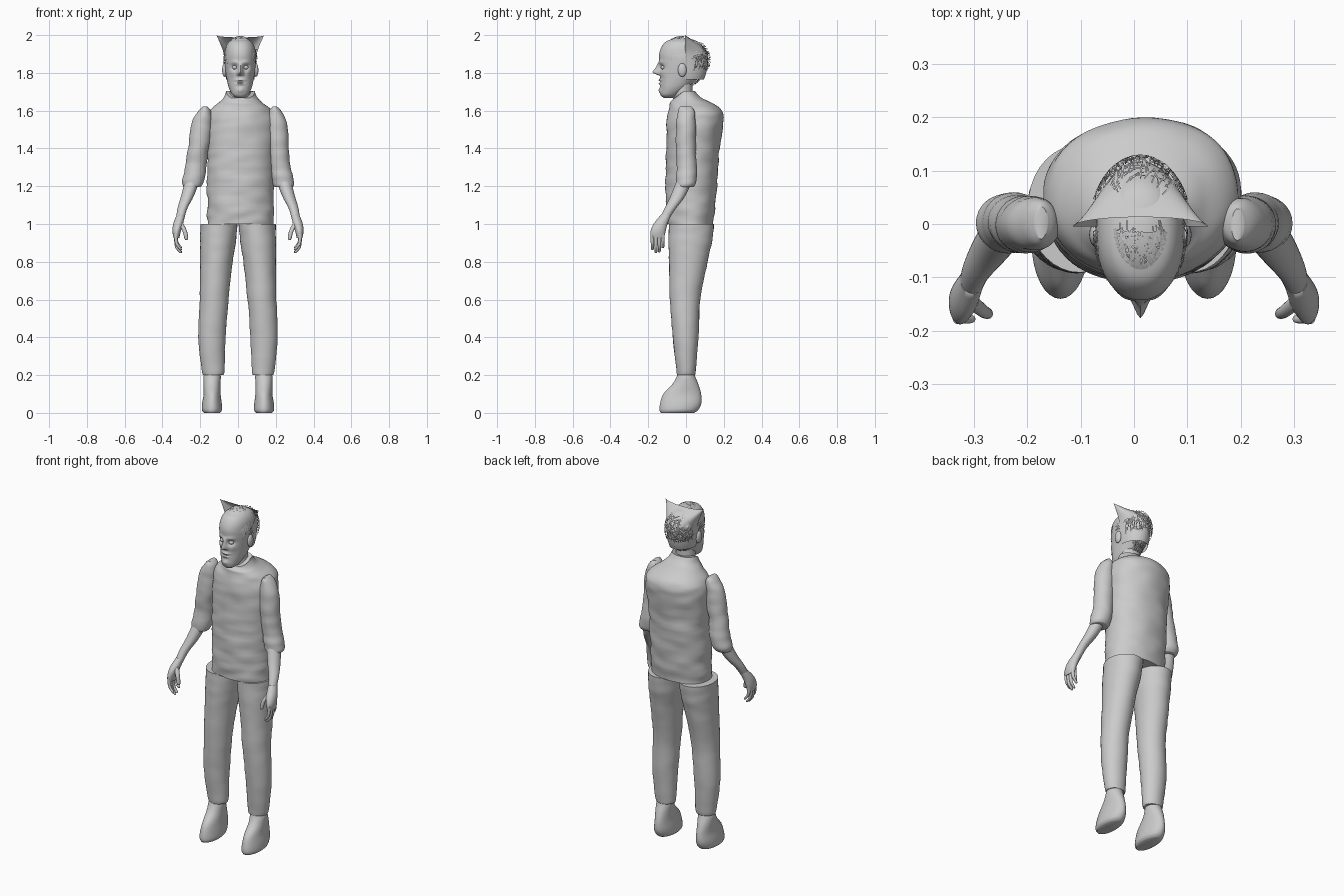
import bpy, bmesh, math, random
from math import sin, cos, pi, exp
from mathutils import Vector, Matrix, noise

random.seed(4)
cube = bpy.data.objects.get("Cube")
if cube:
    bpy.data.objects.remove(cube, do_unlink=True)

grey = bpy.data.materials.new("plain_grey")
grey.use_nodes = True
grey.diffuse_color = (0.6, 0.6, 0.6, 1)
grey.node_tree.nodes["Principled BSDF"].inputs["Base Color"].default_value = (0.6, 0.6, 0.6, 1)


def finish(name, bm, closed=True):
    if closed:
        bmesh.ops.recalc_face_normals(bm, faces=bm.faces)
    me = bpy.data.meshes.new(name)
    bm.to_mesh(me)
    bm.free()
    me.materials.append(grey)
    me.shade_smooth()
    me.set_sharp_from_angle(angle=math.radians(50))
    ob = bpy.data.objects.new(name, me)
    bpy.context.scene.collection.objects.link(ob)
    return ob


def spline(keys, steps):
    """Smooth interpolation through the cross-section keys."""
    rows = []
    for i in range(len(keys) - 1):
        a, b, c, d = (keys[min(max(i + k, 0), len(keys) - 1)] for k in (-1, 0, 1, 2))
        for j in range(steps):
            t = j / steps
            rows.append([q + 0.5 * t * (r - p + t * (2 * p - 5 * q + 4 * r - s + t * (3 * (q - r) + s - p)))
                         for p, q, r, s in zip(a, b, c, d)])
    return rows + [list(keys[-1])]


def loft(name, keys, sides=24, steps=4, side=1, power=2, rumple=0, warp=None, bm=None):
    """Skin level oval rings given as (z, centre x, centre y, radius x, radius y)."""
    own = bm is None
    bm = bm or bmesh.new()
    rings = []
    for z, cx, cy, rx, ry in spline(keys, steps):
        ring = []
        for k in range(sides):
            a = 2 * pi * k / sides
            c, s = cos(a), sin(a)
            p = Vector((cx + rx * math.copysign(abs(c) ** (2 / power), c),
                        cy + ry * math.copysign(abs(s) ** (2 / power), s), z))
            if rumple:
                n = noise.noise(Vector((p.x * 9 + side * 5, p.y * 9, z * 24)))
                p += Vector((c, s, 0)) * n * rumple
            if warp:
                p = warp(p)
            ring.append(bm.verts.new((p.x * side, p.y, p.z)))
        rings.append(ring)
    for lo, hi in zip(rings, rings[1:]):
        for k in range(sides):
            m = (k + 1) % sides
            bm.faces.new((lo[k], lo[m], hi[m], hi[k]))
    bm.faces.new(rings[0])
    bm.faces.new(rings[-1])
    return finish(name, bm) if own else None


def ball(name, loc, size):
    bm = bmesh.new()
    bmesh.ops.create_uvsphere(bm, u_segments=16, v_segments=10, radius=1,
                              matrix=Matrix.Translation(loc) @ Matrix.Diagonal((*size, 1)))
    return finish(name, bm)


# Shirt body, with the collar dipping at the front
def dip_collar(p):
    if p.z > 1.64 and p.y < -0.01:
        p.z -= (p.z - 1.64) * 0.6 * min(1, (-0.01 - p.y) / 0.05)
    return p


loft("shirt", [(1.0, .013, .02, .175, .122), (1.1, .013, .025, .176, .132),
               (1.25, .013, .03, .177, .138), (1.4, .014, .037, .179, .142),
               (1.54, .016, .048, .184, .149), (1.6, .018, .05, .165, .14),
               (1.64, .014, .03, .12, .112), (1.67, .012, .003, .09, .078),
               (1.705, .012, -.01, .077, .057)],
     sides=64, steps=7, power=2.15, rumple=.007, warp=dip_collar)
loft("neck", [(1.6, .012, -.015, .06, .05), (1.7, .012, -.015, .055, .05),
              (1.8, .012, -.015, .055, .05)])


# Legs, shoes and arms on both sides
def lean_shoulder(p):
    p.x += 0.02 * min(1, max(0, (p.z - 1.35) / 0.25))
    return p


for side, label in ((1, "left"), (-1, "right")):
    loft(label + "_trouser_leg",
         [(.2, .131, 0, .052, .047), (.225, .132, 0, .06, .051), (.4, .138, -.002, .072, .068),
          (.6, .127, -.005, .076, .08), (.8, .114, .012, .086, .102),
          (.92, .105, .024, .095, .116), (1.0, .101, .029, .098, .12)],
         sides=36, steps=6, side=side, rumple=.003)
    loft(label + "_shoe",
         [(0, .138, -.045, .042, .088), (.015, .138, -.038, .053, .102),
          (.05, .138, -.028, .052, .109), (.1, .137, -.02, .045, .1),
          (.15, .138, -.004, .045, .07), (.19, .137, 0, .046, .05), (.22, .135, 0, .04, .042)],
         sides=32, side=side)
    loft(label + "_sleeve",
         [(1.195, .24, -.005, .036, .036), (1.2, .241, -.004, .05, .046),
          (1.23, .237, .002, .058, .055), (1.3, .224, .003, .056, .053),
          (1.4, .21, 0, .055, .052), (1.52, .193, 0, .056, .052),
          (1.595, .178, 0, .035, .046), (1.622, .174, 0, .012, .03)],
         sides=32, steps=6, side=side, rumple=.005,
         warp=lean_shoulder if side == 1 else None)
    loft(label + "_forearm",
         [(1.02, .307, -.12, .021, .026), (1.08, .295, -.085, .026, .03),
          (1.15, .267, -.042, .034, .039), (1.25, .235, 0, .04, .042)], side=side)
    # Hand: palm, four curled fingers and a thumb in one mesh
    bm = bmesh.new()
    loft("", [(.925, .326, -.15, .015, .034), (.96, .325, -.148, .022, .04),
              (1.0, .317, -.135, .026, .037), (1.05, .303, -.105, .022, .027)], side=side, bm=bm)
    for i, tip in enumerate((.862, .846, .85, .872)):
        y = -.178 + .0185 * i
        loft("", [(tip, .303, y, .004, .004), (tip + .007, .306, y, .008, .008),
                  (tip + .035, .325, y, .009, .009), (.95, .33, y, .01, .01)],
             sides=10, side=side, bm=bm)
    loft("", [(.915, .273, -.168, .005, .005), (.925, .274, -.168, .01, .01),
              (.965, .283, -.163, .012, .012), (1.005, .305, -.145, .014, .014)],
         sides=12, side=side, bm=bm)
    finish(label + "_hand", bm)
    # Ears and eyes
    ball(label + "_ear", (.012 + side * .083, -.02, 1.815), (.013, .023, .036))
    ball(label + "_eye", (.012 + side * .029, -.121, 1.829), (.014, .013, .011))


# Head, with the features raised or sunk on the front
def bump(p, x, z, wide, tall):
    return exp(-((p.x - .012 - x) / wide) ** 2 - ((p.z - z) / tall) ** 2)


def face(p):
    if p.y > -.05:
        return p
    q = p.copy()
    ramp = (1.862 - q.z) / .06 if q.z > 1.802 else 1 - (1.802 - q.z) / .018
    p.y -= .042 * min(1, max(0, ramp)) * exp(-((q.x - .012) / .013) ** 2)
    for s in (-1, 1):
        p.y += .015 * bump(q, s * .03, 1.829, .017, .013)
        p.y -= .006 * bump(q, s * .03, 1.856, .022, .009)
        p.y -= .006 * bump(q, s * .042, 1.8, .018, .02)
        p.y -= .008 * bump(q, s * .012, 1.793, .008, .008)
    p.y -= .01 * bump(q, 0, 1.762, .022, .006) + .01 * bump(q, 0, 1.743, .018, .006)
    p.y += .005 * bump(q, 0, 1.752, .024, .004)
    p.y -= .009 * bump(q, 0, 1.708, .02, .014)
    return p


loft("head", [(1.668, .012, -.095, .02, .024), (1.685, .012, -.085, .042, .05),
              (1.72, .012, -.062, .06, .074), (1.76, .012, -.042, .07, .094),
              (1.8, .012, -.025, .077, .112), (1.85, .012, -.018, .082, .122),
              (1.9, .012, -.018, .082, .124), (1.94, .012, -.02, .075, .108),
              (1.968, .012, -.022, .056, .08), (1.984, .012, -.022, .02, .03)],
     sides=96, steps=8, power=2.15, warp=face)

# Hair sheet: wraps the back of the head and flares to two upper corners
bm = bmesh.new()
rows = []
for z, w, d in spline([(1.765, .074, .1), (1.8, .08, .112), (1.86, .084, .122),
                       (1.91, .09, .115), (1.955, .106, .08), (2.0, .127, .018)], 5):
    flare = max(0, (z - 1.9) / .1)
    rows.append([bm.verts.new((.012 + w * cos(a), -.005 + d * sin(a),
                               z - .012 * flare * sin(a)))
                 for a in (pi * k / 24 for k in range(25))])
for lo, hi in zip(rows, rows[1:]):
    for k in range(24):
        bm.faces.new((lo[k], lo[k + 1], hi[k + 1], hi[k]))
finish("hair_sheet", bm, closed=False)


# Loose strands: narrow cards lying on an oval around the skull
def strands(name, count, turn, rise, radii, length):
    bm = bmesh.new()

    def at(a, e):
        return Vector((.012 + radii[0] * cos(e) * cos(a), -.015 + radii[1] * cos(e) * sin(a),
                       1.868 + radii[2] * sin(e)))
    for _ in range(count):
        a, e = random.uniform(*turn), random.uniform(*rise)
        heading = random.choice((0, pi / 2, pi / 2)) + random.uniform(-.6, .6)
        points = []
        for k in range(4):
            t = (k / 3 - .5) * length
            points.append(at(a + t * cos(heading) / max(.3, cos(e)), e + t * sin(heading)))
        out = (points[1] - Vector((.012, -.015, 1.868))).normalized()
        across = (points[3] - points[0]).cross(out).normalized() * .0013
        pairs = [(bm.verts.new(p + across), bm.verts.new(p - across)) for p in points]
        for p, q in zip(pairs, pairs[1:]):
            bm.faces.new((p[0], p[1], q[1], q[0]))
    finish(name, bm, closed=False)


strands("top_hair", 330, (pi, 2 * pi), (.62, 1.4), (.086, .128, .128), .36)
strands("left_temple_hair", 60, (-.75, .1), (-.1, .7), (.089, .128, .128), .3)
strands("right_temple_hair", 60, (pi - .1, pi + .75), (-.1, .7), (.089, .128, .128), .3)
strands("back_hair", 260, (.45, pi - .45), (-.35, .75), (.098, .145, .128), .3)
strands("nape_hair", 50, (.8, pi - .8), (-1.05, -.65), (.09, .125, .15), .3)
